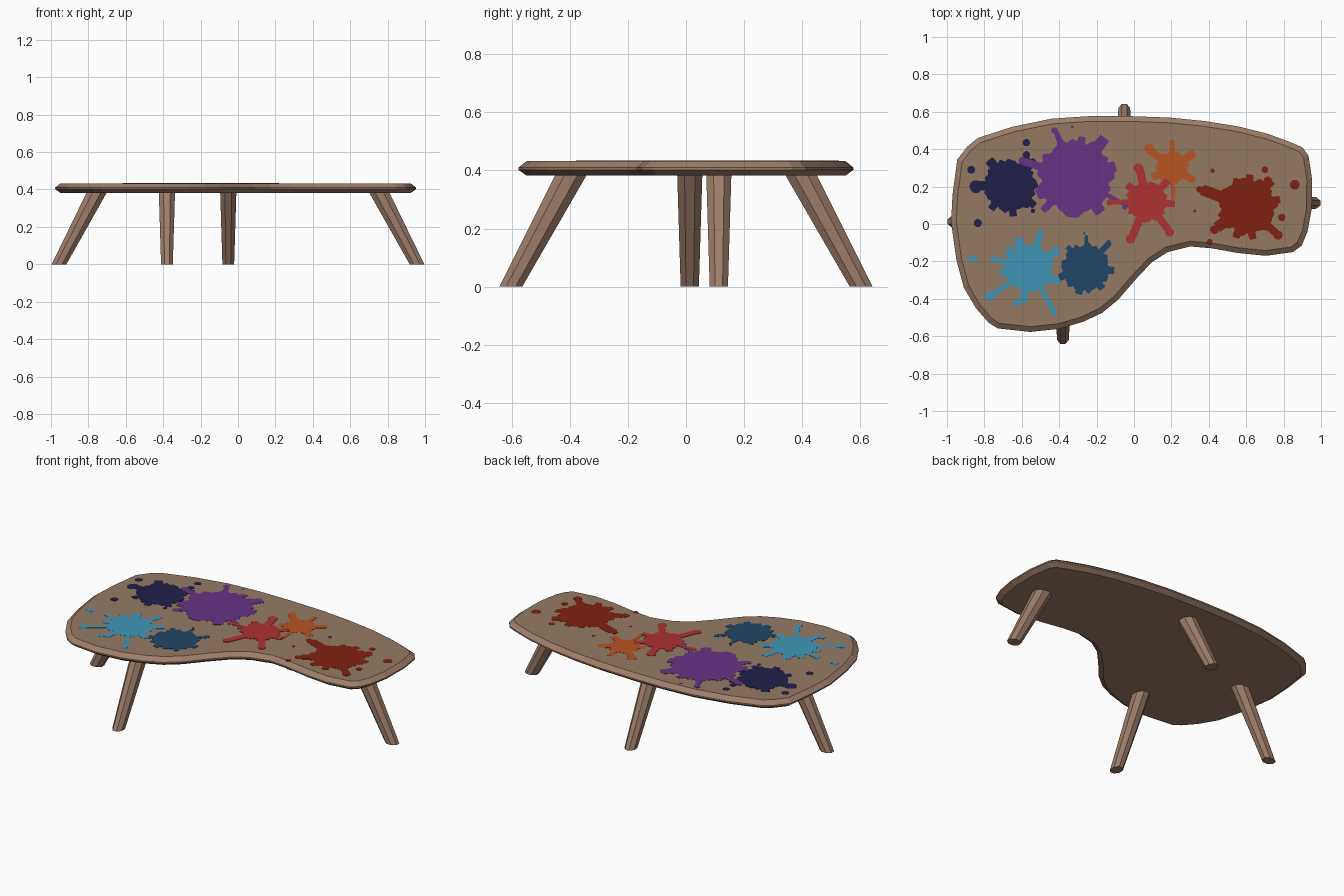
import bpy, bmesh, math, random
from mathutils import Vector

random.seed(4)
TOP = 0.432


def mat(name, r, g, b):
    m = bpy.data.materials.new(name)
    lin = [((c / 255 + 0.055) / 1.055) ** 2.4 for c in (r, g, b)]
    m.diffuse_color = (*lin, 1)
    return m


def finish(name, bm, *mats):
    bmesh.ops.recalc_face_normals(bm, faces=bm.faces[:])
    me = bpy.data.meshes.new(name)
    bm.to_mesh(me)
    bm.free()
    ob = bpy.data.objects.new(name, me)
    bpy.context.collection.objects.link(ob)
    for m in mats:
        me.materials.append(m)
    return ob


def loft(bm, rings):
    """Skin a stack of equal vertex rings and cap both ends."""
    vs = [[bm.verts.new(p) for p in ring] for ring in rings]
    n = len(vs[0])
    for a, b in zip(vs, vs[1:]):
        for i in range(n):
            j = (i + 1) % n
            bm.faces.new((a[i], a[j], b[j], b[i]))
    bm.faces.new(vs[0][::-1])
    return bm.faces.new(vs[-1])


wood = mat("brown wood", 157, 126, 106)
wood_top = mat("tabletop wood", 148, 122, 100)

# kidney-shaped tabletop with a pointed rim
outline = [(-.978, .01), (-.97, .16), (-.945, .345), (-.89, .415), (-.835, .46),
           (-.65, .52), (-.44, .563), (-.235, .577), (-.03, .577), (.19, .569),
           (.38, .55), (.555, .522), (.715, .482), (.835, .438), (.90, .41),
           (.933, .365), (.952, .24), (.95, .08), (.928, -.04), (.897, -.115),
           (.85, -.15), (.705, -.17), (.555, -.155), (.415, -.13), (.30, -.12),
           (.18, -.15), (.095, -.205), (.01, -.295), (-.085, -.405), (-.17, -.475),
           (-.27, -.522), (-.395, -.56), (-.555, -.577), (-.73, -.558), (-.78, -.525),
           (-.845, -.45), (-.91, -.34), (-.95, -.19)]


def inset(pts, d, z):
    out = []
    n = len(pts)
    for i in range(n):
        p = Vector(pts[i])
        e1 = (p - Vector(pts[i - 1])).normalized()
        e2 = (Vector(pts[(i + 1) % n]) - p).normalized()
        n1, n2 = Vector((e1.y, -e1.x)), Vector((e2.y, -e2.x))
        m = (n1 + n2).normalized()
        q = p + m * d / max(0.6, m.dot(n1))
        out.append((q.x, q.y, z))
    return out


bm = bmesh.new()
cap = loft(bm, [inset(outline, d, z) for d, z in
                ((.028, .382), (0, .402), (0, .41), (.028, TOP))])
cap.material_index = 1
finish("tabletop", bm, wood, wood_top)

# splayed tapered legs: foot centre, top centre
legs = {"left_leg": ((-.957, .013), (-.752, .013)),
        "right_leg": ((.957, .113), (.752, .113)),
        "front_leg": ((-.38, -.603), (-.38, -.393)),
        "back_leg": ((-.052, .603), (-.052, .393))}
for name, (foot, head) in legs.items():
    foot, head = Vector(foot), Vector(head)
    u = (foot - head).normalized()
    v = Vector((-u.y, u.x))
    rings = []
    for c, r, z in ((foot, .034, 0), (head, .047, .39)):
        ring = []
        for k in range(8):
            a = math.radians(22.5 + 45 * k)
            p = c + u * (r * 1.25 * math.cos(a)) + v * (r * math.sin(a))
            ring.append((p.x, p.y, z))
        rings.append(ring)
    bm = bmesh.new()
    loft(bm, rings)
    finish(name, bm, wood)


# paint splats: round blob with radiating arms (degrees, length, half width) and drops
def splat(name, material, layer, centre, base, arms, drops=()):
    bm = bmesh.new()
    z = TOP + .001 + layer * .0006

    def plate(cx, cy, radii):
        n = len(radii)
        pts = [(cx + r * math.cos(2 * math.pi * i / n),
                cy + r * math.sin(2 * math.pi * i / n)) for i, r in enumerate(radii)]
        lo = [bm.verts.new((x, y, TOP - .001)) for x, y in pts]
        hi = [bm.verts.new((x, y, z)) for x, y in pts]
        mid = bm.verts.new((cx, cy, z))
        for i in range(n):
            j = (i + 1) % n
            bm.faces.new((lo[i], lo[j], hi[j], hi[i]))
            bm.faces.new((hi[i], hi[j], mid))

    n = 240
    ph = [random.uniform(0, 6.28) for _ in range(3)]
    radii = []
    for i in range(n):
        t = 2 * math.pi * i / n
        r = base * (1 + .04 * math.sin(7 * t + ph[0]) + .04 * math.sin(13 * t + ph[1])
                    + .03 * math.sin(22 * t + ph[2]))
        for deg, length, w in arms:
            d = t - math.radians(deg)
            if math.cos(d) > 0:
                r = max(r, min(length, w / max(abs(math.sin(d)), 1e-4)))
        radii.append(r)
    plate(*centre, radii)
    for x, y, r in drops:
        plate(x, y, [r] * 10)
    finish(name, bm, material)


splat("navy_splat", mat("navy paint", 33, 32, 74), 0, (-.66, .205), .137,
      [(180, .2, .025), (59, .18, .02), (130, .18, .025), (46, .19, .02),
       (-85, .165, .02), (-130, .165, .02), (-40, .17, .02)],
      [(-.575, .435, .02), (-.575, .37, .02), (-.87, .29, .022), (-.835, .005, .022),
       (-.845, .2, .035), (-.54, .07, .012)])
splat("purple_splat", mat("purple paint", 102, 51, 132), 1, (-.315, .25), .198,
      [(113, .28, .015), (53, .265, .03), (163, .31, .02), (15, .225, .03),
       (-29, .33, .012), (-134, .25, .02), (-92, .215, .03), (-54, .235, .03),
       (-155, .225, .03), (80, .22, .02)],
      [(-.425, .5, .018), (-.33, .52, .008), (-.05, .09, .014), (-.6, .34, .018)])
splat("orange_splat", mat("orange paint", 183, 83, 34), 0, (.205, .3), .085,
      [(142, .175, .02), (90, .15, .014), (34, .145, .022), (-30, .14, .02),
       (-88, .17, .012), (205, .12, .02)],
      [(.08, .405, .026), (.205, .435, .016), (.31, .37, .022)])
splat("red_splat", mat("red paint", 175, 50, 50), 2, (.07, .12), .108,
      [(103, .2, .022), (181, .2, .012), (-113, .22, .022), (-53, .21, .02),
       (-5, .15, .018), (45, .16, .02), (140, .14, .02)],
      [(.022, .3, .026), (-.13, .115, .018), (-.018, -.08, .026), (.19, -.045, .024)])
splat("dark_red_splat", mat("dark red paint", 128, 33, 16), 0, (.605, .095), .152,
      [(160, .26, .03), (-145, .2, .03), (-80, .18, .02), (-43, .23, .02),
       (45, .19, .02), (85, .17, .02), (12, .18, .02), (-110, .18, .02)],
      [(.86, .21, .027), (.70, .29, .018), (.715, .23, .024), (.79, .035, .02),
       (.42, .285, .012), (.405, -.095, .016), (.43, -.03, .024), (.325, .07, .008),
       (.35, .185, .018), (.77, -.06, .025)])
splat("light_blue_splat", mat("light blue paint", 64, 150, 183), 0, (-.56, -.235), .125,
      [(72, .21, .018), (111, .175, .022), (166, .21, .014), (-144, .25, .014),
       (-101, .19, .02), (-60, .28, .013), (32, .19, .022), (-25, .18, .02),
       (140, .16, .02), (-170, .16, .02)],
      [(-.875, -.185, .016), (-.85, -.185, .016), (-.77, -.385, .025),
       (-.43, -.475, .017), (-.625, -.42, .018)])
splat("blue_splat", mat("blue paint", 33, 70, 103), 1, (-.26, -.235), .125,
      [(88, .175, .01), (46, .19, .016), (-5, .155, .02), (-105, .145, .02),
       (-50, .145, .02), (130, .15, .015), (200, .15, .02)],
      [(-.265, -.05, .007), (-.135, -.1, .014)])
